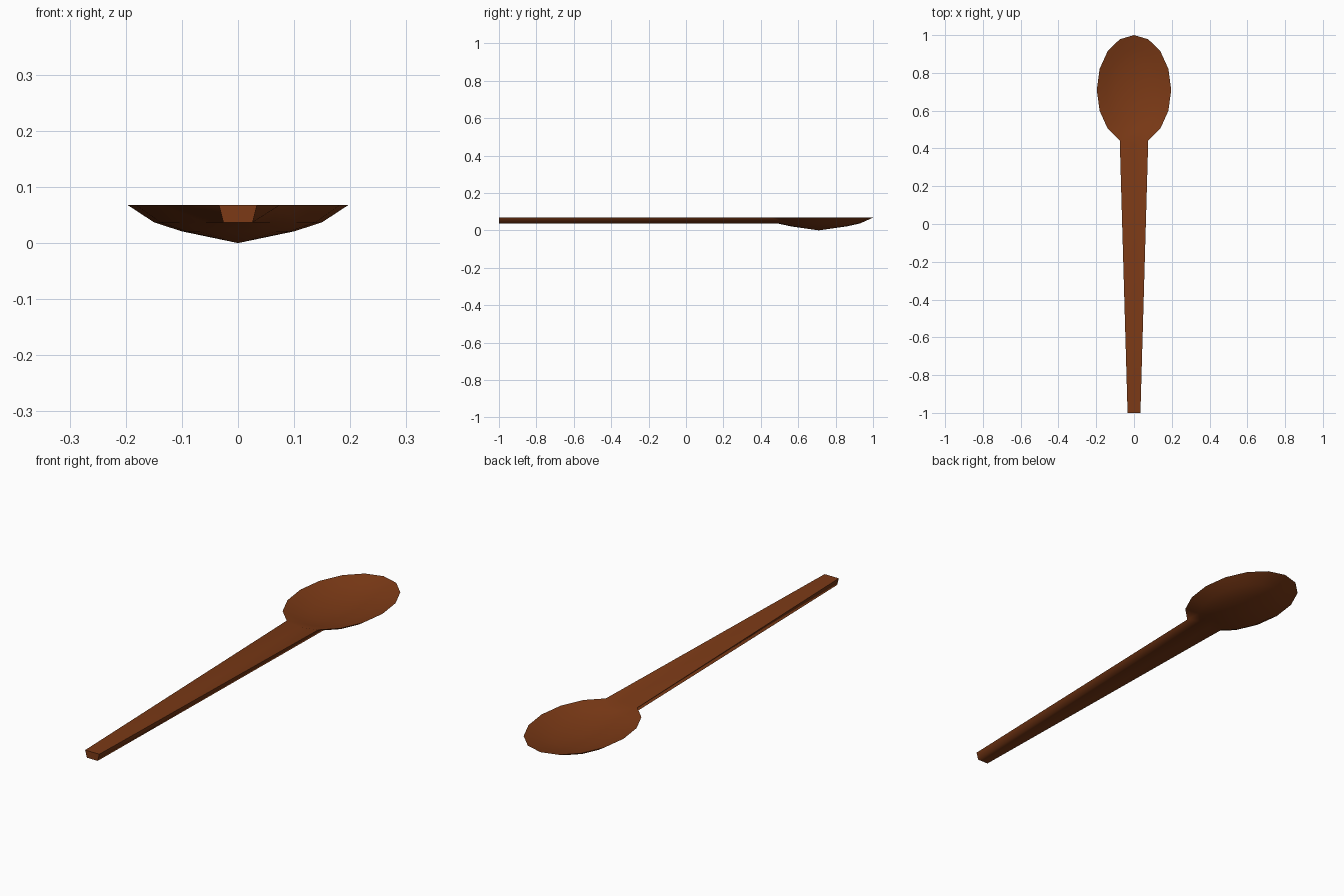
import bpy, bmesh, math

if "Cube" in bpy.data.objects:
    bpy.data.objects.remove(bpy.data.objects["Cube"])

SIDES = 16
CY, RX, RY, TOP = 0.71, 0.197, 0.29, 0.068
bm = bmesh.new()


def ring(scale, z):
    # index 0 points toward the handle (-y)
    pts = []
    for i in range(SIDES):
        a = -math.pi / 2 + 2 * math.pi * i / SIDES
        pts.append(bm.verts.new((RX * scale * math.cos(a),
                                 CY + RY * scale * math.sin(a), z)))
    return pts


def shell(rim, profile, pole_z, skip=()):
    rings = [rim] + [ring(s, z) for s, z in profile]
    for k, (a, b) in enumerate(zip(rings, rings[1:])):
        for i in range(SIDES):
            if k == 0 and i in skip:
                continue
            j = (i + 1) % SIDES
            bm.faces.new((a[i], a[j], b[j], b[i]))
    pole = bm.verts.new((0, CY, pole_z))
    last = rings[-1]
    for i in range(SIDES):
        bm.faces.new((last[i], last[(i + 1) % SIDES], pole))
    return rings


# Bowl: outer shell, left open where the handle grows out, and hollow inside
rim = ring(1.0, TOP)
outer = shell(rim, [(0.76, 0.037), (0.51, 0.021)], 0.002 - 0.002, skip=(SIDES - 1, 0))
shell(rim, [(0.76, 0.050), (0.51, 0.037)], 0.025)

# Handle: the two open faces drawn out to a flat, narrower end
low = outer[1]
loop = [rim[-1], rim[0], rim[1], low[1], low[0], low[-1]]
end_x = [-0.034, 0, 0.034, 0.026, 0, -0.026]
end = [bm.verts.new((x, -1, v.co.z)) for x, v in zip(end_x, loop)]
for i in range(6):
    j = (i + 1) % 6
    bm.faces.new((loop[i], loop[j], end[j], end[i]))
bm.faces.new(end)

bmesh.ops.recalc_face_normals(bm, faces=bm.faces)
mesh = bpy.data.meshes.new("spoon")
bm.to_mesh(mesh)
bm.free()
spoon = bpy.data.objects.new("spoon", mesh)
bpy.context.collection.objects.link(spoon)

# Dark wood colour
wood = bpy.data.materials.new("dark_wood")
wood.diffuse_color = (0.2, 0.042, 0.008, 1)
wood.use_nodes = True
wood.node_tree.nodes["Principled BSDF"].inputs["Base Color"].default_value = wood.diffuse_color
mesh.materials.append(wood)

bpy.context.view_layer.objects.active = spoon
spoon.select_set(True)
bpy.ops.object.shade_smooth_by_angle(angle=math.radians(80))
